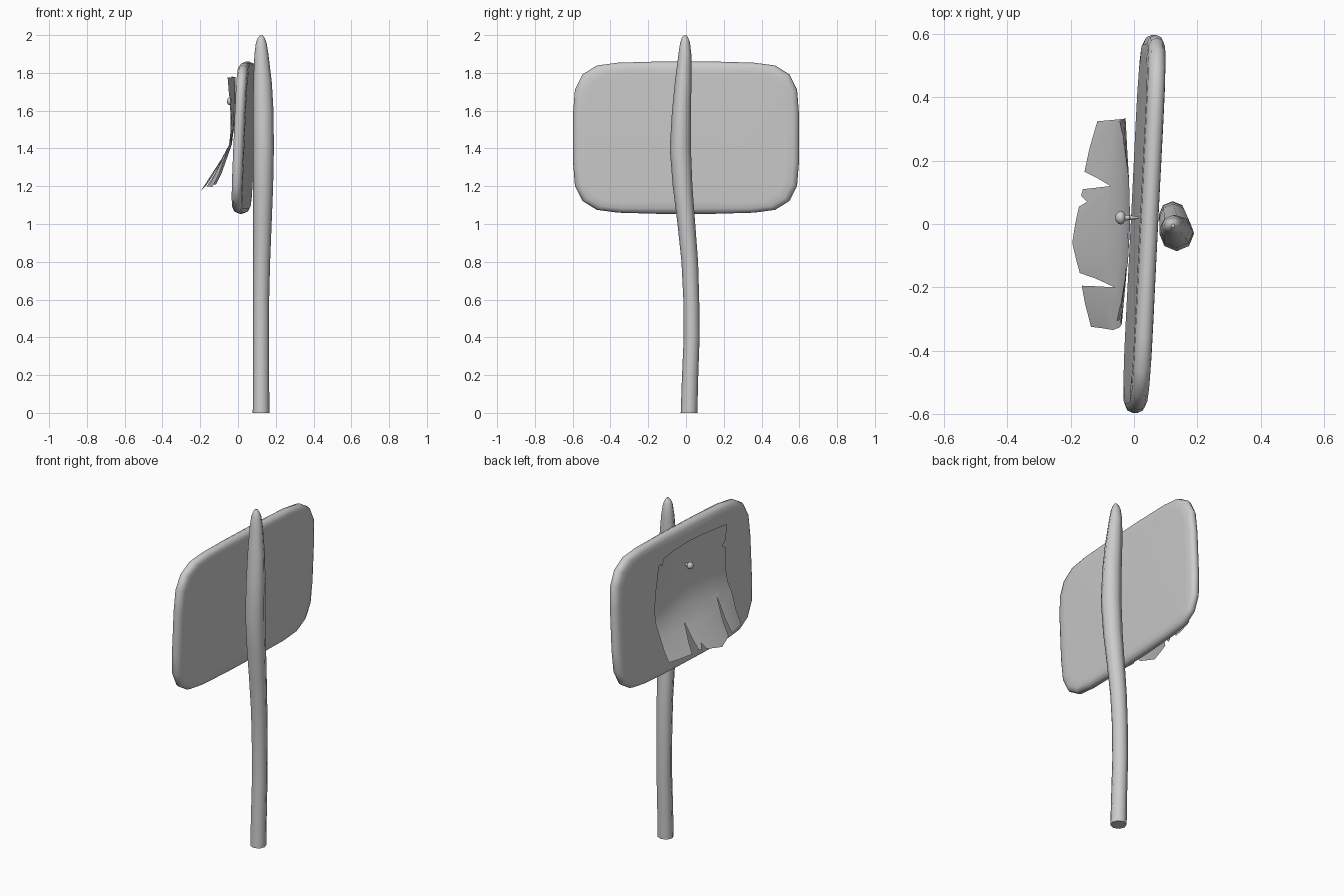
import bpy, bmesh, math
from mathutils import Vector

if "Cube" in bpy.data.objects:
    bpy.data.objects.remove(bpy.data.objects["Cube"])


def finish(name, bm, angle=40):
    bmesh.ops.recalc_face_normals(bm, faces=bm.faces)
    me = bpy.data.meshes.new(name)
    bm.to_mesh(me)
    bm.free()
    ob = bpy.data.objects.new(name, me)
    bpy.context.collection.objects.link(ob)
    bpy.ops.object.select_all(action='DESELECT')
    ob.select_set(True)
    bpy.context.view_layer.objects.active = ob
    bpy.ops.object.shade_smooth_by_angle(angle=math.radians(angle))
    return ob


def loft(bm, rings):
    """Join equal-length vertex rings with quads and cap both ends."""
    loops = [[bm.verts.new(p) for p in r] for r in rings]
    n = len(loops[0])
    for a, b in zip(loops, loops[1:]):
        for i in range(n):
            j = (i + 1) % n
            bm.faces.new((a[i], a[j], b[j], b[i]))
    bm.faces.new(loops[0])
    bm.faces.new(loops[-1])


def lerp_table(table, t):
    for (t0, *a), (t1, *b) in zip(table, table[1:]):
        if t <= t1:
            k = max(0, (t - t0) / (t1 - t0))
            return [p + (q - p) * k for p, q in zip(a, b)]
    return table[-1][1:]


# Crooked wooden post: z, centre x, centre y, radius x, radius y
post = [(0, .122, .016, .044, .044), (.2, .122, .022, .043, .043),
        (.4, .122, .030, .043, .042), (.6, .122, .028, .043, .042),
        (.8, .125, .020, .045, .044), (1.0, .129, .002, .049, .047),
        (1.2, .133, -.018, .053, .052), (1.4, .135, -.030, .055, .056),
        (1.6, .134, -.024, .054, .050), (1.75, .130, -.015, .049, .044),
        (1.9, .124, -.006, .037, .034), (1.96, .123, -.005, .028, .026),
        (1.985, .123, -.005, .018, .017), (2.0, .123, -.005, .006, .006)]
bm = bmesh.new()
loft(bm, [[(cx + rx * math.cos(i * math.pi / 4), cy + ry * math.sin(i * math.pi / 4), z)
           for i in range(8)] for z, cx, cy, rx, ry in post])
finish("post", bm, 50)


# Rounded board: one quarter outline mirrored, lofted through its thickness
quarter = [(.598, .13), (.588, .255), (.548, .335), (.472, .382), (.36, .397), (.15, .403)]
outline = quarter + [(-y, z) for y, z in reversed(quarter)]
outline += [(-y, -z) for y, z in outline]


def board_point(y, z, d, inset):
    k = 1 - inset / Vector((y, z)).length
    ys, zs = y * k, z * k
    return (.033 + .03 * ys / .6 + .017 * zs / .4 + d, ys, 1.457 + zs)


bm = bmesh.new()
loft(bm, [[board_point(y, z, d, s) for y, z in outline]
          for d, s in [(-.029, .07), (-.027, .03), (-.018, .008), (0, 0),
                       (.018, .008), (.027, .03), (.029, .07)]])
finish("board", bm, 50)


# Torn paper sheet: outline in y/z, cut into a grid, then curled away from the board
torn = [(-.305, 1.775), (.26, 1.78), (.275, 1.74), (.295, 1.765), (.325, 1.76),
        (.335, 1.5), (.325, 1.21), (.165, 1.21), (.12, 1.36), (.11, 1.215),
        (.09, 1.21), (.07, 1.24), (.055, 1.205), (-.06, 1.178), (-.155, 1.2),
        (-.2, 1.39), (-.195, 1.2), (-.325, 1.195), (-.335, 1.36), (-.315, 1.52),
        (-.312, 1.63), (-.28, 1.65), (-.305, 1.68)]
bm = bmesh.new()
bm.faces.new([bm.verts.new((0, y, z)) for y, z in torn])
cuts = [((0, 0, z), (0, 0, 1)) for z in (1.27, 1.34, 1.42, 1.5, 1.6, 1.7)]
cuts += [((0, y, 0), (0, 1, 0)) for y in (-.25, -.12, 0, .14, .24)]
for co, no in cuts:
    bmesh.ops.bisect_plane(bm, geom=bm.verts[:] + bm.edges[:] + bm.faces[:],
                           plane_co=co, plane_no=no)
# z, offset of the middle, sideways curl
curl = [(1.178, -.196, .55), (1.27, -.13, .35), (1.34, -.09, .2), (1.42, -.045, .05),
        (1.5, -.022, -.1), (1.6, -.015, -.2), (1.7, -.012, -.33), (1.78, -.012, -.4)]
for v in bm.verts:
    base, c = lerp_table(curl, v.co.z)
    v.co.x = base + c * v.co.y ** 2 + .02 * v.co.y
finish("paper", bm)


# Nail: rounded head and tapering shaft
y0, z0 = .02, 1.65
bm = bmesh.new()
loft(bm, [[(x, y0 + r * math.cos(i * math.pi / 4), z0 + r * math.sin(i * math.pi / 4))
           for i in range(8)]
          for x, r in [(-.058, .009), (-.051, .018), (-.042, .022), (-.033, .018),
                       (-.028, .009), (.02, .003)]])
finish("nail", bm, 50)
